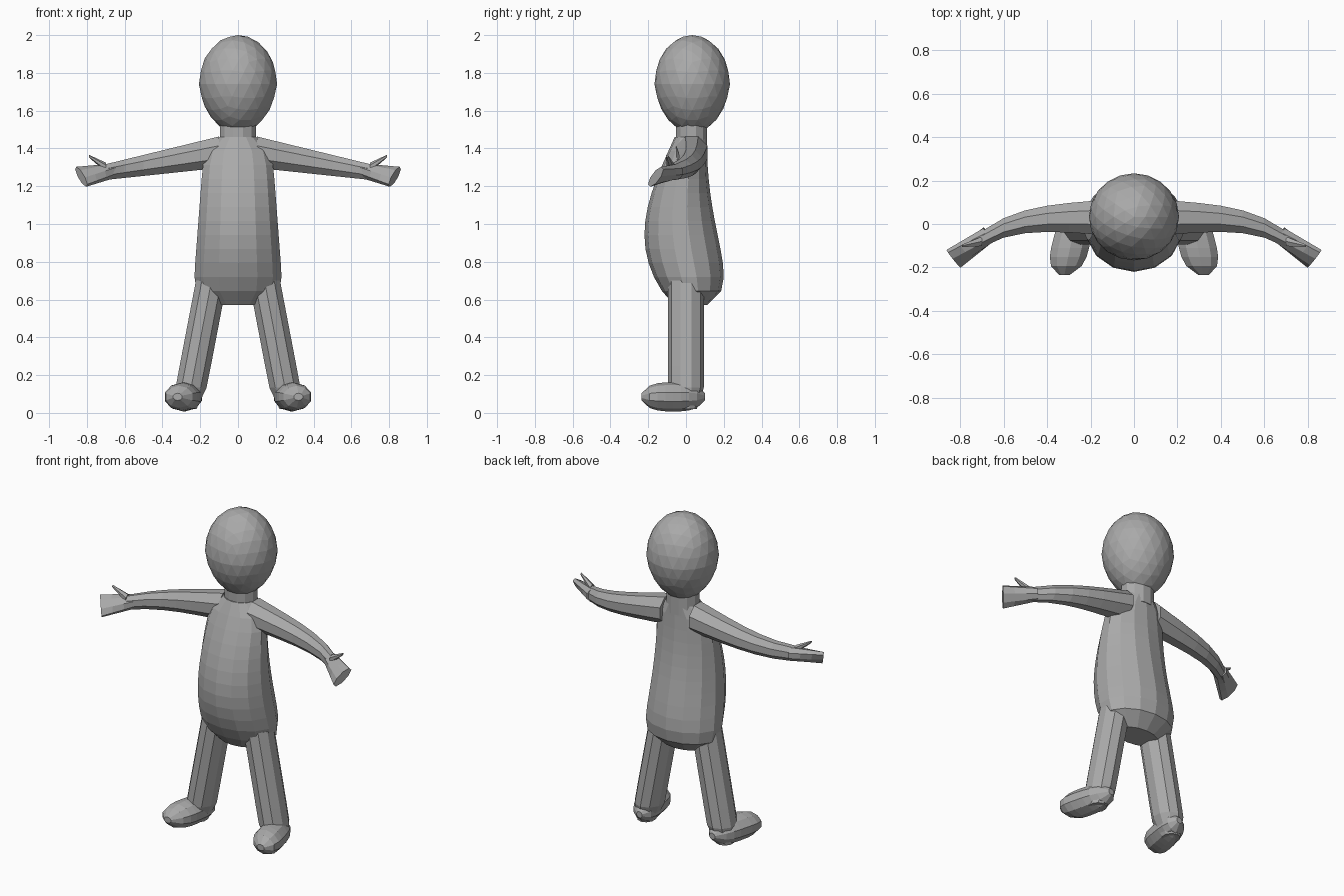
import bpy, bmesh, math
from mathutils import Vector

cube = bpy.data.objects.get("Cube")
if cube:
    bpy.data.objects.remove(cube, do_unlink=True)

grey = bpy.data.materials.new("plain grey")
grey.use_nodes = True
grey.diffuse_color = (0.4, 0.4, 0.4, 1)
shader = grey.node_tree.nodes["Principled BSDF"]
shader.inputs["Base Color"].default_value = grey.diffuse_color


def finish(bm, name):
    """Turn a bmesh into a flat shaded grey object."""
    bmesh.ops.recalc_face_normals(bm, faces=bm.faces)
    mesh = bpy.data.meshes.new(name)
    bm.to_mesh(mesh)
    bm.free()
    mesh.materials.append(grey)
    obj = bpy.data.objects.new(name, mesh)
    bpy.context.collection.objects.link(obj)
    return obj


def mix(start, end, t):
    """Blend two numbers or two points."""
    return start + (end - start) * t


def rounded(t, squareness, least):
    """Profile that is full in the middle and closes in at both ends."""
    return max(least, math.sqrt(max(0, 1 - abs(2 * t - 1) ** squareness)))


def loft(name, ring, u, v, sides, steps, mirror=1):
    """Skin the ellipses given by ring(t) as centre, radius along u, radius along v."""
    bm = bmesh.new()
    u, v = Vector(u).normalized(), Vector(v).normalized()
    loops = []
    for step in range(steps + 1):
        centre, radius_u, radius_v = ring(step / steps)
        loop = []
        for i in range(sides):
            angle = math.tau * (i + 0.5) / sides
            point = centre + u * radius_u * math.cos(angle) + v * radius_v * math.sin(angle)
            point.x *= mirror
            loop.append(bm.verts.new(point))
        loops.append(loop)
    for lower, upper in zip(loops, loops[1:]):
        for i in range(sides):
            j = (i + 1) % sides
            bm.faces.new((lower[i], lower[j], upper[j], upper[i]))
    bm.faces.new(loops[0])
    bm.faces.new(loops[-1])
    return finish(bm, name)


def torso_ring(t):
    """Pear shape: full belly in front, seat low at the back, narrow shoulders."""
    front = -0.06 - 0.16 * math.sin(math.pi * t ** 0.8)
    back = 0.11 + 0.09 * math.sin(math.pi * t ** 0.4) ** 2
    width = mix(0.25, 0.18, t) * rounded(t, 10, 0.55)
    return Vector((0, (front + back) / 2, mix(0.57, 1.46, t))), width, (back - front) / 2


def neck_ring(t):
    return Vector((0, 0.03, mix(1.4, 1.55, t))), 0.1, 0.085


def leg_ring(t):
    """Straight leg leaning outwards, closing in at the heel."""
    centre = mix(Vector((0.14, 0, 0.7)), Vector((0.27, 0, 0.02)), t)
    end = 1 - 0.4 * t ** 20
    return centre, 0.087 * end, 0.095 * end


def foot_ring(t):
    """Rounded shoe, wider towards the toe."""
    centre = mix(Vector((0.25, 0.1, 0.085)), Vector((0.32, -0.235, 0.085)), t)
    round_end = rounded(t, 3, 0.25)
    return centre, mix(0.08, 0.1, t) * round_end, 0.077 * round_end


def arm_ring(t):
    """Tapering arm that bends forwards towards the wrist."""
    centre = Vector((mix(0.1, 0.7, t), 0.03 - 0.1 * t ** 4, mix(1.38, 1.275, t)))
    return centre, mix(0.09, 0.04, t), mix(0.09, 0.045, t)


def hand_ring(t):
    """Mitten that broadens and flattens towards the fingers."""
    centre = mix(Vector((0.67, -0.05, 1.28)), Vector((0.83, -0.16, 1.25)), t)
    return centre, mix(0.04, 0.07, t), mix(0.045, 0.025, t)


def thumb_ring(t):
    centre = mix(Vector((0.7, -0.08, 1.3)), Vector((0.79, -0.1, 1.36)), t)
    return centre, mix(0.025, 0.007, t), mix(0.025, 0.007, t)


X, Y, Z = Vector((1, 0, 0)), Vector((0, 1, 0)), Vector((0, 0, 1))

# Egg shaped head, narrowing towards the chin
bm = bmesh.new()
bmesh.ops.create_icosphere(bm, subdivisions=3, radius=1)
for vert in bm.verts:
    x, y, z = vert.co
    taper = 1 + 0.1 * min(z, 0)
    vert.co = (0.207 * x * taper, 0.033 + 0.2 * y * taper, 1.74 + 0.26 * z)
finish(bm, "head")

loft("torso", torso_ring, X, Y, sides=14, steps=12)
loft("neck", neck_ring, X, Y, sides=12, steps=1)

# Limbs, mirrored to both sides
for mirror, label in ((1, "left"), (-1, "right")):
    loft(label + "_leg", leg_ring, X, Y, 10, 6, mirror)
    loft(label + "_foot", foot_ring, X, Z, 10, 8, mirror)
    loft(label + "_arm", arm_ring, Y, Z, 8, 6, mirror)
    loft(label + "_hand", hand_ring, (0.5, 0.6, 0.8), (0.5, 0.9, -1), 8, 3, mirror)
    loft(label + "_thumb", thumb_ring, Y, Z, 6, 2, mirror)
